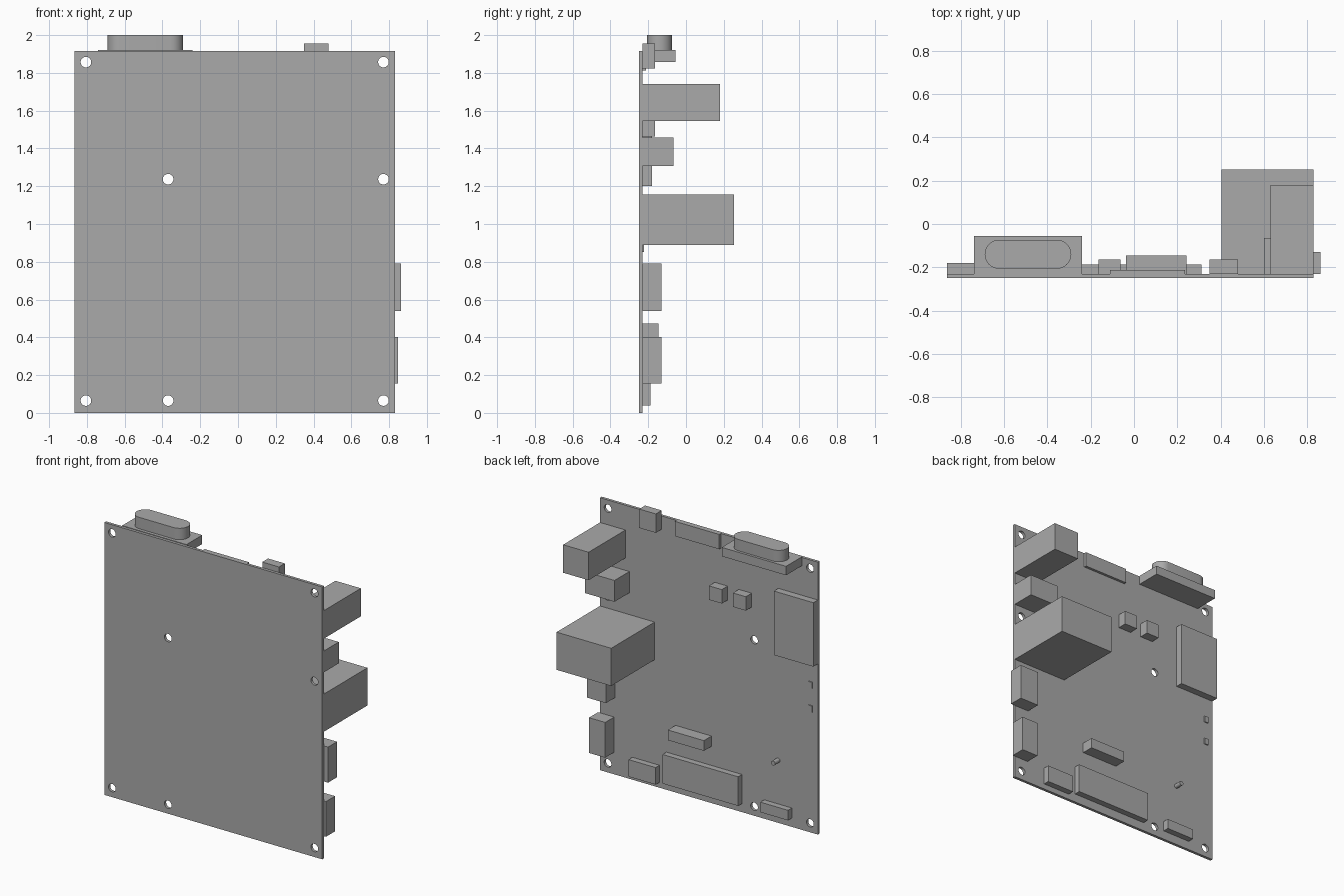
import bpy, bmesh, math
from mathutils import Matrix, Vector

if "Cube" in bpy.data.objects:
    bpy.data.objects.remove(bpy.data.objects["Cube"], do_unlink=True)

FRONT, BACK = -0.25, -0.23          # faces of the circuit board
LEFT, RIGHT, TOP = 0.83, -0.865, 1.916

grey = bpy.data.materials.new("plain_grey")
grey.use_nodes = True
grey.diffuse_color = (0.4, 0.4, 0.4, 1)
grey.node_tree.nodes["Principled BSDF"].inputs["Base Color"].default_value = (0.4, 0.4, 0.4, 1)


def finish(name, bm):
    bmesh.ops.recalc_face_normals(bm, faces=bm.faces)
    mesh = bpy.data.meshes.new(name)
    bm.to_mesh(mesh)
    bm.free()
    mesh.materials.append(grey)
    obj = bpy.data.objects.new(name, mesh)
    bpy.context.collection.objects.link(obj)
    return obj


def box(name, x, z, depth, start=BACK):
    """Block spanning x and z ranges, from the board's back out to depth."""
    low, high = Vector((x[0], start, z[0])), Vector((x[1], depth, z[1]))
    size = high - low
    bm = bmesh.new()
    bmesh.ops.create_cube(bm, size=1, matrix=Matrix.Translation((low + high) / 2)
                          @ Matrix.Diagonal((*size, 1)))
    return finish(name, bm)


def add_rod(bm, x, z, radius, y0, y1, sides):
    """Cylinder running along y."""
    bmesh.ops.create_cone(
        bm, cap_ends=True, segments=sides, radius1=radius, radius2=radius, depth=y1 - y0,
        matrix=Matrix.Translation((x, (y0 + y1) / 2, z)) @ Matrix.Rotation(math.pi / 2, 4, "X"))


def smooth(obj):
    bpy.ops.object.select_all(action="DESELECT")
    obj.select_set(True)
    bpy.context.view_layer.objects.active = obj
    bpy.ops.object.shade_smooth_by_angle(angle=math.radians(35))


# Circuit board with mounting holes
board = box("circuit_board", (RIGHT, LEFT), (0, TOP), BACK, FRONT)
bm = bmesh.new()
for x, z in [(-0.805, 1.857), (0.77, 1.857), (-0.37, 1.237), (0.77, 1.237),
             (-0.805, 0.065), (-0.37, 0.065), (0.77, 0.065)]:
    add_rod(bm, x, z, 0.028, FRONT - 0.1, BACK + 0.1, 32)
cutter = finish("hole_cutter", bm)
cutter.hide_render = True
cut = board.modifiers.new("mounting_holes", "BOOLEAN")
cut.operation, cut.solver, cut.object = "DIFFERENCE", "EXACT", cutter
bpy.context.view_layer.objects.active = board
bpy.ops.object.modifier_apply(modifier=cut.name)
bpy.data.objects.remove(cutter, do_unlink=True)
smooth(board)

# Connectors on the left edge
box("power_jack", (0.632, LEFT), (1.545, 1.742), 0.18)
box("audio_jack", (0.602, LEFT), (1.308, 1.458), -0.065)
box("network_socket", (0.405, LEFT), (0.89, 1.155), 0.253)
box("upper_side_port", (0.715, 0.862), (0.54, 0.79), -0.13)
box("lower_side_port", (0.72, 0.846), (0.155, 0.403), -0.13)

# Connectors on the top edge
box("small_top_port", (0.35, 0.48), (1.822, 1.955), -0.165)
box("flat_top_connector", (-0.11, 0.235), (1.812, TOP), -0.212)
box("serial_port_body", (-0.74, -0.24), (1.857, 1.92), -0.055)

# Rounded shell of the serial port
radius, steps = 0.067, 16
bm = bmesh.new()
ring = []
for centre, start in ((-0.29 - radius, -math.pi / 2), (-0.69 + radius, math.pi / 2)):
    for i in range(steps + 1):
        a = start + math.pi * i / steps
        ring.append(bm.verts.new((centre + radius * math.cos(a),
                                  -0.14 + radius * math.sin(a), 1.92)))
base = bm.faces.new(ring)
top = bmesh.ops.extrude_face_region(bm, geom=[base], use_keep_orig=True)
bmesh.ops.translate(bm, vec=(0, 0, 0.08),
                    verts=[v for v in top["geom"] if isinstance(v, bmesh.types.BMVert)])
smooth(finish("serial_port_shell", bm))

# Card slot and components on the board
box("card_slot", (RIGHT, -0.558), (1.2, 1.65), -0.18)
for name, x in (("left_chip_block", -0.113), ("right_chip_block", -0.3)):
    box(name, (x - 0.05, x + 0.05), (1.462, 1.56), -0.165)
for name, z in (("upper_tiny_chip", 1.04), ("lower_tiny_chip", 0.873)):
    box(name, (-0.825, -0.795), (z - 0.022, z + 0.022), -0.223)

# Pin headers along the bottom
box("middle_header", (-0.038, 0.243), (0.4, 0.472), -0.145)
box("long_header", (-0.275, 0.313), (0.06, 0.265), -0.187)
box("left_header", (0.367, 0.578), (0.038, 0.158), -0.187)
box("right_header", (-0.663, -0.447), (0.062, 0.133), -0.187)

# Small indicator post
bm = bmesh.new()
add_rod(bm, -0.555, 0.44, 0.016, BACK, -0.175, 20)
smooth(finish("indicator_post", bm))
